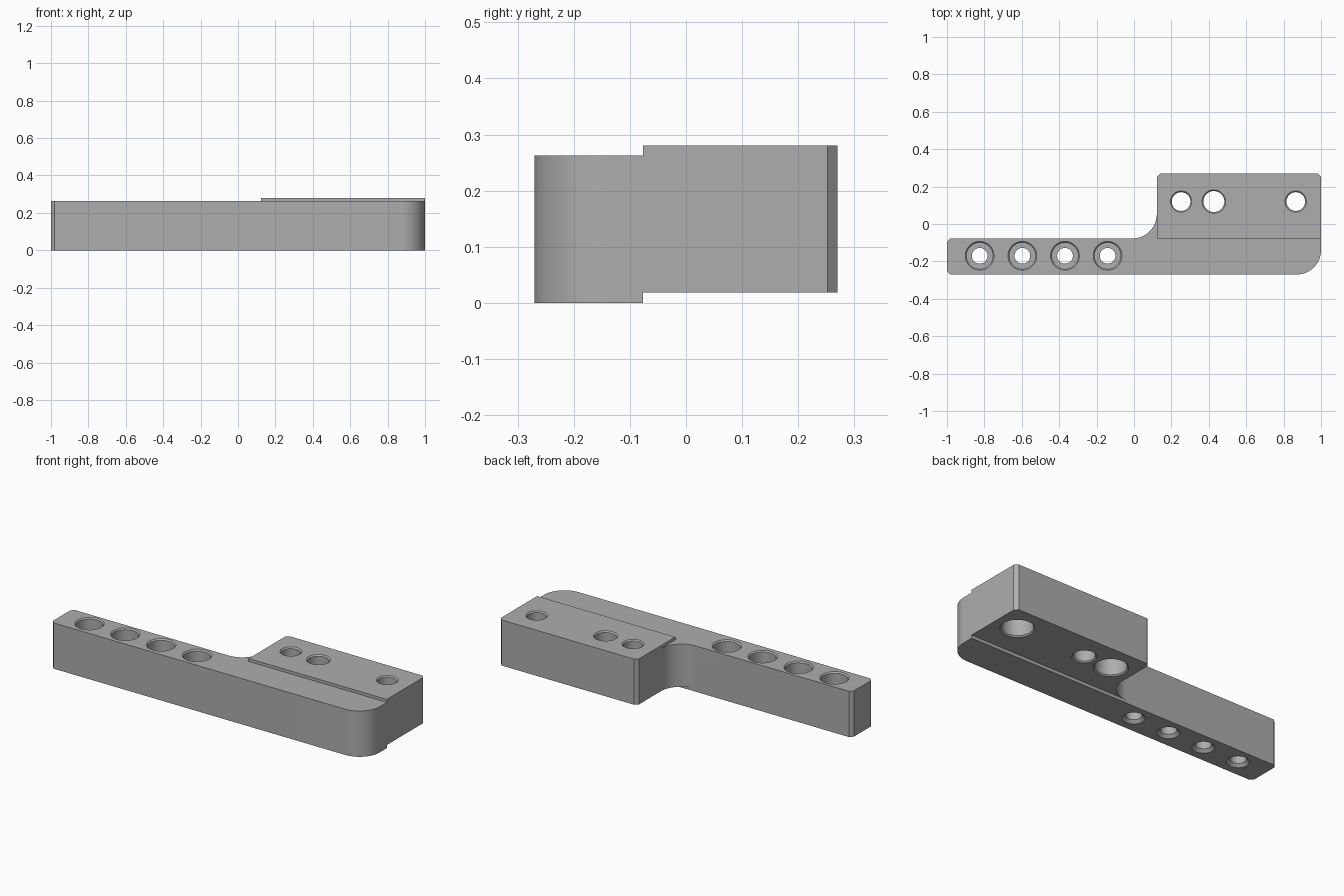
import bpy, bmesh
from math import pi, cos, sin

default = bpy.data.objects.get("Cube")
if default:
    bpy.data.objects.remove(default, do_unlink=True)

STEP_Y, STEP_X = -0.077, 0.122      # edges of the raised block
BACK, FRONT = 0.27, -0.27
BAR_TOP, BLOCK_TOP, BLOCK_BASE = 0.263, 0.28, 0.018
C = 0.018                           # corner chamfer

grey = bpy.data.materials.new("Grey metal")
grey.use_nodes = True
colour = (0.42, 0.42, 0.42, 1)
grey.diffuse_color = colour
grey.node_tree.nodes["Principled BSDF"].inputs["Base Color"].default_value = colour


def make_object(name, bm):
    bmesh.ops.recalc_face_normals(bm, faces=bm.faces)
    mesh = bpy.data.meshes.new(name)
    bm.to_mesh(mesh)
    bm.free()
    mesh.materials.append(grey)
    obj = bpy.data.objects.new(name, mesh)
    bpy.context.collection.objects.link(obj)
    return obj


def prism(name, points, z0, z1):
    bm = bmesh.new()
    base = bm.faces.new([bm.verts.new((x, y, z0)) for x, y in points])
    top = bmesh.ops.extrude_face_region(bm, geom=[base])["geom"]
    verts = [v for v in top if isinstance(v, bmesh.types.BMVert)]
    bmesh.ops.translate(bm, verts=verts, vec=(0, 0, z1 - z0))
    return make_object(name, bm)


def box(name, x0, x1, y0, y1, z0, z1):
    return prism(name, [(x0, y0), (x1, y0), (x1, y1), (x0, y1)], z0, z1)


def lathe(name, x, y, profile, n=48):
    """Closed solid of revolution from (radius, height) pairs."""
    bm = bmesh.new()
    rings = [[bm.verts.new((x + r * cos(2 * pi * i / n), y + r * sin(2 * pi * i / n), z))
              for i in range(n)] for r, z in profile]
    for a, b in zip(rings, rings[1:]):
        for i in range(n):
            j = (i + 1) % n
            bm.faces.new((a[i], a[j], b[j], b[i]))
    bm.faces.new(rings[0])
    bm.faces.new(rings[-1])
    return make_object(name, bm)


def arc(cx, cy, r, start, end, n=16):
    return [(cx + r * cos(start + (end - start) * i / n),
             cy + r * sin(start + (end - start) * i / n)) for i in range(n + 1)]


def cut(target, cutter):
    mod = target.modifiers.new("Cut", "BOOLEAN")
    mod.operation = "DIFFERENCE"
    mod.solver = "EXACT"
    mod.object = cutter
    bpy.context.view_layer.objects.active = target
    bpy.ops.object.modifier_apply(modifier=mod.name)
    bpy.data.objects.remove(cutter, do_unlink=True)


# Outline of the whole bracket, with rounded front corner and inner fillet
R, F = 0.13, 0.13
outline = [(-1, FRONT + C), (-1 + C, FRONT)]
outline += arc(1 - R, FRONT + R, R, -pi / 2, 0)
outline += [(1, BACK - C), (1 - C, BACK), (STEP_X + C, BACK), (STEP_X, BACK - C)]
outline += arc(STEP_X - F, STEP_Y + F, F, 0, -pi / 2)
outline += [(-1 + C, STEP_Y), (-1, STEP_Y - C)]
bracket = prism("offset_bracket", outline, 0, BLOCK_TOP)

# Steps between the bar and the raised block
cut(bracket, box("bar_step", -2, 2, -1, STEP_Y, BAR_TOP, 1))
cut(bracket, box("fillet_step", -2, STEP_X, -1, 1, BAR_TOP, 1))
cut(bracket, box("block_step", -2, 2, STEP_Y, 1, -1, BLOCK_BASE))

# Counterbored holes along the bar
E = 0.007
for i in range(4):
    cut(bracket, lathe("bar_hole", -0.825 + 0.228 * i, -0.17, [
        (0.058, -0.05), (0.058, 0), (0.042, 0.016), (0.042, 0.13), (0.07, 0.13),
        (0.07, BAR_TOP - E), (0.07 + E, BAR_TOP), (0.07 + E, 0.4)]))

# Block holes, two of them counterbored from below
for x, top_r, low_r in ((0.252, 0.05, 0.082), (0.427, 0.056, 0.056), (0.865, 0.05, 0.082)):
    profile = [(low_r + E, -0.05), (low_r + E, BLOCK_BASE), (low_r, BLOCK_BASE + E)]
    if low_r > top_r:
        profile += [(low_r, 0.15), (top_r, 0.15)]
    profile += [(top_r, BLOCK_TOP - E), (top_r + E, BLOCK_TOP), (top_r + E, 0.4)]
    cut(bracket, lathe("block_hole", x, 0.12, profile))

bpy.ops.object.select_all(action="DESELECT")
bracket.select_set(True)
bpy.context.view_layer.objects.active = bracket
bpy.ops.object.shade_smooth_by_angle(angle=0.5)
